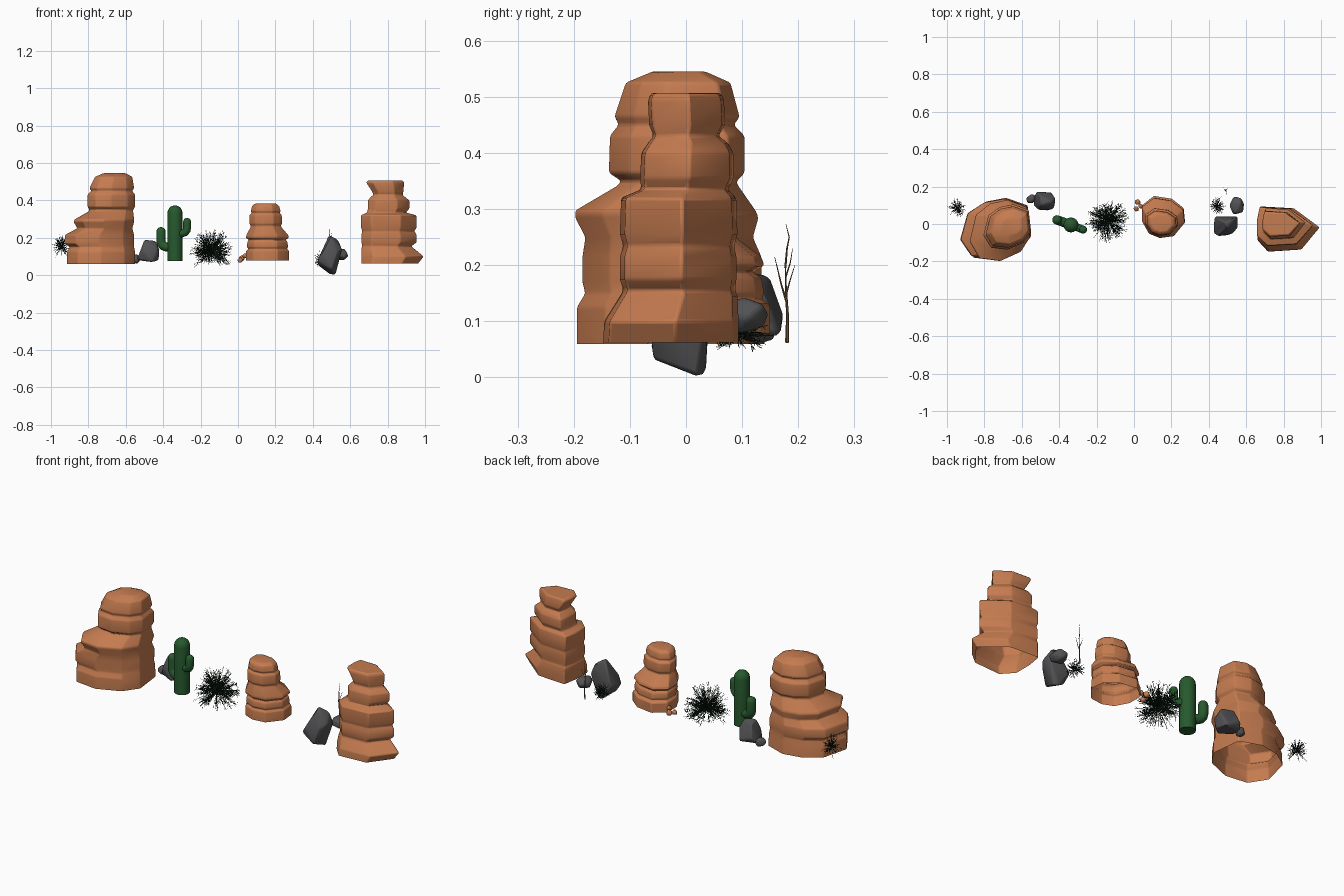
import bpy, bmesh, math, random
from mathutils import Vector

def material(name, rgb):
    m = bpy.data.materials.new(name)
    m.diffuse_color = (*rgb, 1)
    return m

SAND = material("sandstone", (0.56, 0.2, 0.08))
GREEN = material("cactus_green", (0.02, 0.1, 0.027))
DARK = material("bush_green", (0.008, 0.02, 0.01))
STONE = material("grey_stone", (0.085, 0.085, 0.09))
WOOD = material("dry_wood", (0.16, 0.085, 0.04))

def finish(name, bm, mat, angle=40, bevel=0):
    bmesh.ops.recalc_face_normals(bm, faces=bm.faces)
    me = bpy.data.meshes.new(name)
    bm.to_mesh(me)
    bm.free()
    ob = bpy.data.objects.new(name, me)
    bpy.context.collection.objects.link(ob)
    me.materials.append(mat)
    bpy.ops.object.select_all(action='DESELECT')
    ob.select_set(True)
    bpy.context.view_layer.objects.active = ob
    if bevel:
        b = ob.modifiers.new("soft_edges", 'BEVEL')
        b.width, b.segments, b.limit_method = bevel, 2, 'ANGLE'
        b.angle_limit = math.radians(25)
    bpy.ops.object.shade_smooth_by_angle(angle=math.radians(angle))
    return ob

# Layered rock tower: one outline fitted to the extents of each ring, open below
def tower(name, outline, rings):
    xs, ys = zip(*outline)
    bm = bmesh.new()
    prev = None
    for z, x0, x1, y0, y1 in rings:
        ring = [bm.verts.new((x0 + (x - min(xs)) / (max(xs) - min(xs)) * (x1 - x0),
                              y0 + (y - min(ys)) / (max(ys) - min(ys)) * (y1 - y0), z))
                for x, y in outline]
        if prev:
            n = len(ring)
            for i in range(n):
                bm.faces.new((prev[i], prev[(i + 1) % n], ring[(i + 1) % n], ring[i]))
        prev = ring
    bm.faces.new(prev)
    return finish(name, bm, SAND, 45, 0.005)

tower("large_rock_tower",
      [(-.93, -.085), (-.87, -.175), (-.74, -.19), (-.61, -.14), (-.55, -.06),
       (-.57, .10), (-.69, .14), (-.80, .12), (-.89, .06)],
      [(.06, -.915, -.55, -.195, .14), (.125, -.915, -.55, -.195, .135),
       (.15, -.90, -.555, -.18, .13), (.17, -.93, -.555, -.185, .135),
       (.215, -.925, -.555, -.185, .135), (.25, -.86, -.565, -.18, .12),
       (.285, -.88, -.555, -.198, .13), (.297, -.875, -.555, -.198, .125),
       (.34, -.80, -.56, -.125, .095), (.35, -.795, -.56, -.115, .09),
       (.365, -.805, -.55, -.138, .105), (.43, -.805, -.55, -.136, .105),
       (.45, -.785, -.565, -.12, .085), (.465, -.795, -.555, -.128, .096),
       (.525, -.765, -.565, -.108, .08), (.545, -.72, -.60, -.06, .035)])

tower("medium_rock_tower",
      [(.05, .02), (.085, -.05), (.14, -.075), (.21, -.065), (.267, .01),
       (.26, .085), (.20, .135), (.11, .15), (.05, .10)],
      [(.078, .043, .273, -.075, .15), (.13, .043, .273, -.075, .15),
       (.14, .055, .262, -.065, .135), (.15, .048, .268, -.073, .14),
       (.178, .05, .265, -.07, .135), (.188, .058, .255, -.06, .12),
       (.20, .042, .272, -.075, .14), (.215, .045, .268, -.075, .135),
       (.257, .068, .232, -.06, .08), (.265, .068, .23, -.058, .078),
       (.275, .062, .236, -.065, .085), (.322, .062, .234, -.063, .083),
       (.332, .075, .222, -.052, .068), (.342, .068, .228, -.06, .072),
       (.37, .076, .22, -.055, .066), (.382, .09, .206, -.042, .052)])

tower("tall_rock_tower",
      [(.67, -.085), (.73, -.145), (.90, -.135), (.995, -.02), (.86, .08),
       (.685, .09), (.67, .01)],
      [(.062, .66, .965, -.148, .094), (.10, .66, .995, -.146, .094),
       (.145, .66, .94, -.118, .092), (.155, .665, .93, -.112, .088),
       (.175, .66, .957, -.118, .09), (.215, .66, .957, -.118, .09),
       (.235, .665, .945, -.112, .086), (.255, .658, .957, -.118, .092),
       (.32, .658, .957, -.116, .09), (.335, .69, .90, -.08, .075),
       (.355, .695, .918, -.082, .085), (.40, .695, .918, -.08, .085),
       (.418, .71, .895, -.068, .075), (.43, .725, .882, -.058, .058),
       (.45, .715, .887, -.066, .07), (.495, .686, .89, -.068, .068),
       (.507, .695, .882, -.062, .062)])

# Tapered tube along a path
def tube(bm, pts, radii, sides):
    pts = [Vector(p) for p in pts]
    prev = None
    for i, (p, r) in enumerate(zip(pts, radii)):
        d = pts[min(i + 1, len(pts) - 1)] - pts[max(i - 1, 0)]
        d.normalize()
        ref = Vector((0.36, 0.93, 0.05)) if abs(d.y) < 0.8 else Vector((1, 0, 0))
        u = d.cross(ref).normalized()
        v = d.cross(u)
        ring = [bm.verts.new(p + r * (u * math.cos(a) + v * math.sin(a)))
                for a in (math.tau * k / sides for k in range(sides))]
        for k in range(sides if prev else 0):
            bm.faces.new((prev[k], prev[(k + 1) % sides], ring[(k + 1) % sides], ring[k]))
        if prev is None or i == len(pts) - 1:
            bm.faces.new(ring)
        prev = ring

# Cactus: trunk and two elbow arms, all with domed tips
def cactus_limb(name, path, r):
    top = Vector(path[-1])
    pts, radii = [Vector(p) for p in path[:-1]], [r] * (len(path) - 1)
    for k in range(6):
        a = math.pi / 2 * k / 5.1
        pts.append(top + Vector((0, 0, r * (math.sin(a) - 1))))
        radii.append(r * math.cos(a))
    bm = bmesh.new()
    tube(bm, pts, radii, 16)
    finish(name, bm, GREEN, 50)

cactus_limb("cactus_trunk", [(-.337, -.005, .076), (-.337, -.005, .2), (-.337, -.005, .373)], .04)
def arm(name, x, y, z0, z1, r):
    cx, cy = -.337, -.005
    mix = lambda t, z: (cx + (x - cx) * t, cy + (y - cy) * t, z)
    cactus_limb(name, [mix(0, z0), mix(.6, z0), mix(.84, z0 + r * .3), mix(.96, z0 + r * .75),
                       mix(1, z0 + r * 1.4), mix(1, z1)], r)
arm("cactus_left_arm", -.412, .022, .15, .257, .025)
arm("cactus_right_arm", -.272, -.03, .223, .306, .021)

# Scrubby bush: stems radiating from a centre, each carrying short twigs
def bush(name, centre, r, up, down, stems, twigs, thick, seed):
    rnd = random.Random(seed)
    c = Vector(centre)
    bm = bmesh.new()
    for _ in range(stems):
        a, s = rnd.uniform(0, math.tau), rnd.uniform(-.55, 1)
        h = math.sqrt(1 - s * s)
        reach = rnd.uniform(.6, 1)
        tip = c + reach * Vector((h * r * math.cos(a), h * r * math.sin(a), s * (up if s > 0 else down / .55)))
        mid = c.lerp(tip, .5) + Vector((0, 0, r * .06))
        tube(bm, [c, mid, tip], [thick, thick * .7, thick * .2], 3)
        for _ in range(twigs):
            p = c.lerp(tip, rnd.uniform(.3, .95))
            d = (tip - c).normalized() + Vector([rnd.uniform(-1, 1) for _ in range(3)])
            tube(bm, [p, p + d.normalized() * r * rnd.uniform(.08, .2)], [thick * .8, thick * .2], 3)
    finish(name, bm, DARK)

bush("large_bush", (-.14, .015, .115), .125, .15, .075, 190, 8, .0016, 1)
bush("left_small_bush", (-.943, .085, .145), .055, .08, .06, 80, 7, .0011, 2)
bush("right_small_bush", (.445, .097, .075), .052, .065, .035, 80, 6, .0011, 3)

# Dead branch
bm = bmesh.new()
for path, r in (
        ([(.488, .18, .062), (.492, .181, .11), (.489, .178, .16), (.491, .177, .205)], .0035),
        ([(.491, .177, .195), (.488, .18, .23), (.492, .184, .25), (.491, .178, .273)], .002),
        ([(.49, .179, .135), (.495, .170, .165), (.494, .164, .19), (.497, .158, .215)], .002),
        ([(.49, .178, .18), (.497, .186, .205), (.503, .19, .23)], .0016),
        ([(.491, .179, .15), (.482, .186, .175), (.480, .194, .20)], .0016)):
    tube(bm, path, [r * (1 - .75 * i / (len(path) - 1)) for i in range(len(path))], 6)
finish("dead_branch", bm, WOOD)

# Boulders: bevelled convex hulls
def boulder(name, pts, mat, bevel):
    bm = bmesh.new()
    for p in pts:
        bm.verts.new(p)
    res = bmesh.ops.convex_hull(bm, input=bm.verts)
    bmesh.ops.delete(bm, geom=list({v for v in res["geom_interior"] if isinstance(v, bmesh.types.BMVert)}),
                     context='VERTS')
    finish(name, bm, mat, 50, bevel)

def lump(name, lo, hi, mat, seed):
    rnd = random.Random(seed)
    lo, hi = Vector(lo), Vector(hi)
    pts = []
    for k in range(14):
        z = 1 - 2 * (k + .5) / 14
        a, q = k * 2.4 + rnd.uniform(-.3, .3), math.sqrt(1 - z * z)
        d = Vector((q * math.cos(a), q * math.sin(a), z)) * rnd.uniform(.95, 1.2)
        pts.append([(l + h) / 2 + max(-1, min(1, e)) * (h - l) / 2 for l, h, e in zip(lo, hi, d)])
    boulder(name, pts, mat, (hi.x - lo.x) * .08)

boulder("right_boulder",
        [(.485, .01, .212), (.50, -.02, .208), (.535, .03, .19), (.555, -.02, .14), (.555, .04, .13),
         (.52, .02, .0), (.49, .035, .004), (.425, -.05, .075), (.43, .04, .09), (.45, -.065, .11),
         (.50, -.06, .03), (.43, -.01, .05), (.53, -.05, .12)], STONE, .008)
boulder("left_boulder",
        [(-.54, .10, .085), (-.535, .15, .08), (-.52, .175, .11), (-.50, .10, .19), (-.44, .12, .185),
         (-.42, .14, .14), (-.425, .10, .08), (-.46, .072, .07), (-.44, .17, .075), (-.50, .15, .18),
         (-.51, .075, .13), (-.43, .08, .14)], STONE, .008)
lump("left_small_rock", (-.578, .11, .06), (-.52, .16, .115), STONE, 4)
lump("right_small_rock", (.51, .05, .078), (.59, .15, .143), STONE, 6)
for i, (x, y, z, r) in enumerate(((.02, .117, .09, .016), (.037, .095, .103, .013), (.012, .082, .08, .015))):
    lump(f"sandstone_pebble_{i + 1}", (x - r, y - r, z - r), (x + r, y + r, z + r), SAND, 8 + i)
